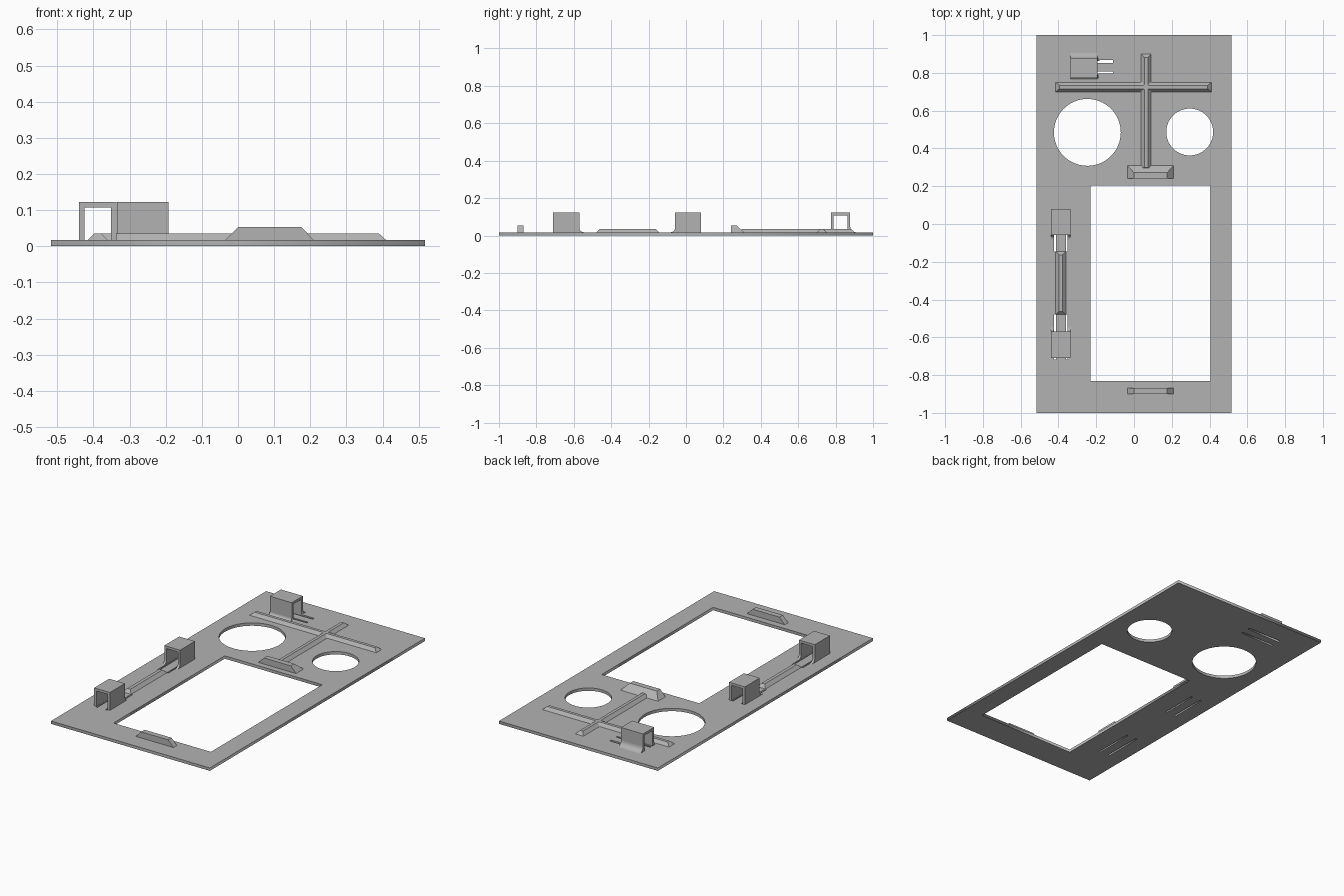
import bpy, bmesh, math
from mathutils import Matrix, Vector

if "Cube" in bpy.data.objects:
    bpy.data.objects.remove(bpy.data.objects["Cube"])

T = 0.017  # plate thickness
grey = bpy.data.materials.new("mid grey")
grey.diffuse_color = (0.45, 0.45, 0.45, 1)
grey.use_nodes = True
grey.node_tree.nodes["Principled BSDF"].inputs["Base Color"].default_value = grey.diffuse_color


def finish(name, bm):
    bmesh.ops.recalc_face_normals(bm, faces=bm.faces)
    me = bpy.data.meshes.new(name)
    bm.to_mesh(me)
    bm.free()
    ob = bpy.data.objects.new(name, me)
    me.materials.append(grey)
    bpy.context.collection.objects.link(ob)
    return ob


def prism(bm, pts, depth, mat=Matrix()):
    """Extrude a closed 3D outline by the depth vector."""
    vs = [bm.verts.new(mat @ Vector(p)) for p in pts]
    f = bm.faces.new(vs)
    r = bmesh.ops.extrude_face_region(bm, geom=[f], use_keep_orig=True)
    top = [v for v in r["geom"] if isinstance(v, bmesh.types.BMVert)]
    bmesh.ops.translate(bm, verts=top, vec=mat.to_3x3() @ Vector(depth))


def frustum(name, base, top, z1, z0=T):
    """Bar with sloping sides; base and top are (x0, x1, y0, y1)."""
    bm = bmesh.new()
    rings = []
    for (x0, x1, y0, y1), z in ((base, z0), (top, z1)):
        rings.append([bm.verts.new((x, y, z)) for x, y in
                      ((x0, y0), (x1, y0), (x1, y1), (x0, y1))])
    a, b = rings
    bm.faces.new(a)
    bm.faces.new(b)
    for i in range(4):
        j = (i + 1) % 4
        bm.faces.new((a[i], a[j], b[j], b[i]))
    return finish(name, bm)


def rect(x0, x1, y0, y1):
    return [(x0, y0), (x1, y0), (x1, y1), (x0, y1)]


def circle(cx, cy, r, n=64):
    return [(cx + r * math.cos(2 * math.pi * i / n),
             cy + r * math.sin(2 * math.pi * i / n)) for i in range(n)]


# Panel with window, two round holes and the narrow slots
outlines = [rect(-0.517, 0.517, -1, 1), rect(-0.23, 0.405, -0.83, 0.205),
            circle(-0.247, 0.485, 0.177), circle(0.295, 0.487, 0.124),
            rect(-0.333, -0.11, 0.853, 0.867), rect(-0.333, -0.11, 0.797, 0.808)]
for x0, x1 in ((-0.424, -0.414), (-0.361, -0.352)):
    outlines += [rect(x0, x1, -0.717, -0.48), rect(x0, x1, -0.145, 0.078)]
cu = bpy.data.curves.new("panel_outline", 'CURVE')
cu.dimensions = '2D'
cu.fill_mode = 'BOTH'
cu.extrude = T / 2
for pts in outlines:
    sp = cu.splines.new('POLY')
    sp.points.add(len(pts) - 1)
    for p, (x, y) in zip(sp.points, pts):
        p.co = (x, y, 0, 1)
    sp.use_cyclic_u = True
src = bpy.data.objects.new("panel_outline", cu)
bpy.context.collection.objects.link(src)
me = bpy.data.meshes.new_from_object(src.evaluated_get(bpy.context.evaluated_depsgraph_get()))
bpy.data.objects.remove(src)
me.transform(Matrix.Translation((0, 0, T / 2)))
me.materials.clear()
me.materials.append(grey)
bpy.context.collection.objects.link(bpy.data.objects.new("panel", me))


def fillet(r, n=6):
    """Concave quarter curve from the base (r, 0) up to (0, r)."""
    return [(r - r * math.sin(a), r - r * math.cos(a))
            for a in (i * math.pi / 2 / n for i in range(n + 1))]


def clip(name, x, y, angle, length, half, flare, side_flares=(0, 0)):
    """Tunnel clip: two walls flared at the +u foot, and a roof."""
    m = Matrix.Translation((x, y, 0)) @ Matrix.Rotation(math.radians(angle), 4, 'Z')
    H, w = 0.122, 0.0145
    bm = bmesh.new()
    side = [(0, T)] + [(length + a, T + b) for a, b in fillet(flare)] + [(length, H), (0, H)]
    for v in (-half, half - w):
        prism(bm, [(a, v, b) for a, b in side], (0, w, 0), m)
    prism(bm, [(0, -half + w, H - w), (length, -half + w, H - w),
               (length, -half + w, H), (0, -half + w, H)], (0, 2 * (half - w), 0), m)
    # outer foot fillets along the walls
    for s, r in zip((-1, 1), side_flares):
        if r:
            foot = [(0, s * half, T)] + [(0, s * (half + a), T + b) for a, b in fillet(r)]
            prism(bm, foot, (length, 0, 0), m)
    ob = finish(name, bm)
    bpy.ops.object.select_all(action='DESELECT')
    ob.select_set(True)
    bpy.context.view_layer.objects.active = ob
    bpy.ops.object.shade_smooth_by_angle(angle=math.radians(30))


clip("top_clip", -0.335, 0.826, 0, 0.143, 0.052, 0.01, (0.014, 0.03))
clip("upper_side_clip", -0.388, 0.08, -90, 0.138, 0.0515, 0.025)
clip("lower_side_clip", -0.388, -0.71, 90, 0.14, 0.0515, 0.025)

# Bevelled ribs: side rib and cross
frustum("side_rib", (-0.416, -0.36, -0.48, -0.145), (-0.398, -0.378, -0.462, -0.163), 0.035)
frustum("cross_rib_wide", (-0.415, 0.41, 0.70, 0.75), (-0.395, 0.39, 0.716, 0.734), 0.035)
frustum("cross_rib_long", (0.038, 0.09, 0.29, 0.90), (0.055, 0.073, 0.30, 0.882), 0.035)

# Sloped gusset at the crossing
bm = bmesh.new()
bmesh.ops.create_cone(bm, cap_ends=True, segments=4, radius1=0.055, radius2=0.022, depth=0.018,
                      matrix=Matrix.Translation((0.064, 0.725, T + 0.009)))
finish("cross_gusset", bm)

# Locating tabs above and below the window
frustum("upper_tab", (-0.035, 0.21, 0.24, 0.31), (0, 0.175, 0.24, 0.272), 0.053)
frustum("lower_tab", (-0.035, 0.21, -0.90, -0.868), (0, 0.175, -0.90, -0.868), 0.053)
